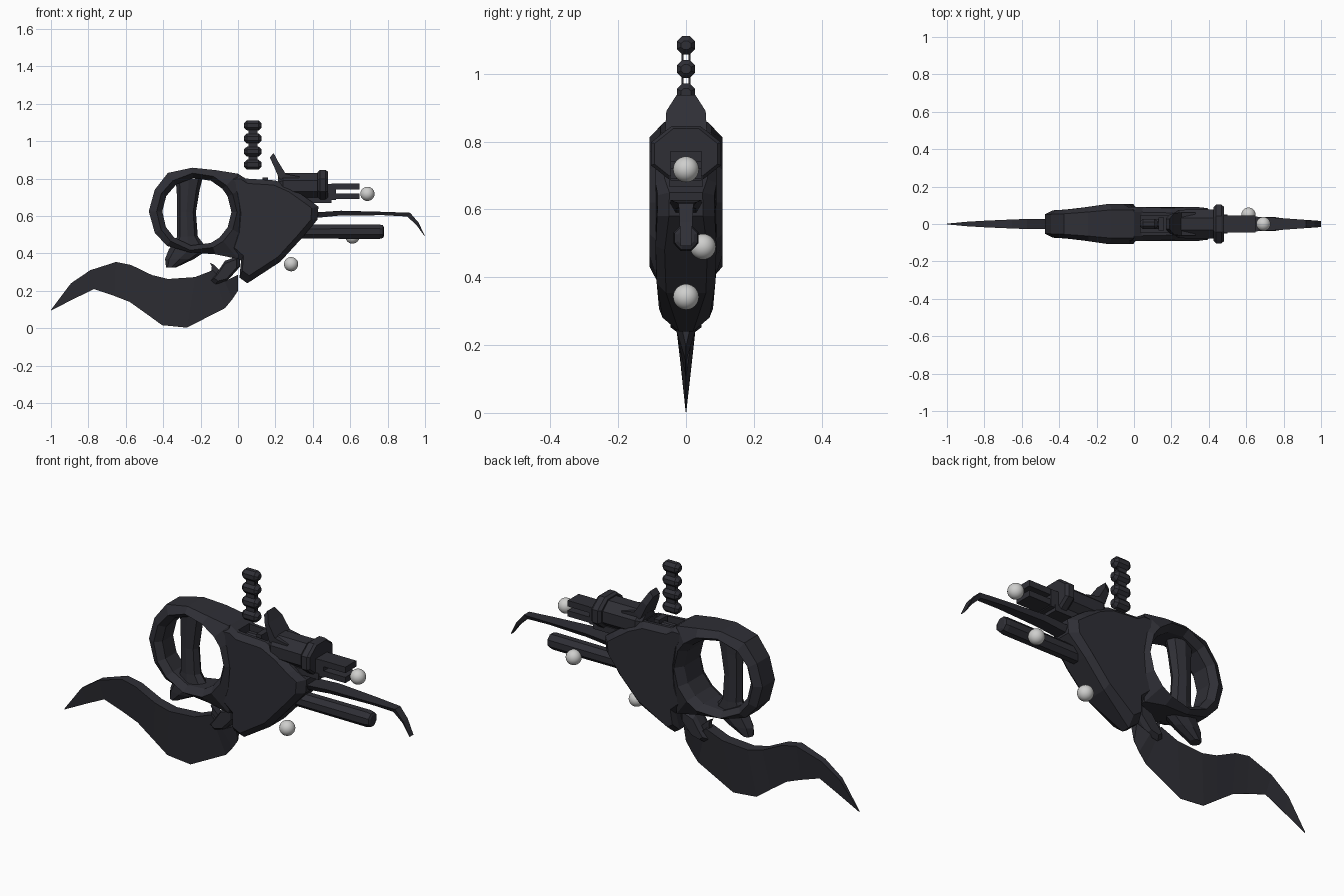
import bpy, bmesh, math
from mathutils import Vector


def material(name, rgb):
    m = bpy.data.materials.new(name)
    m.diffuse_color = (*rgb, 1)
    return m


DARK = material("dark gunmetal", (0.028, 0.028, 0.036))
PALE = material("pale grey", (0.62, 0.62, 0.61))


def finish(name, bm, mat=DARK):
    bmesh.ops.recalc_face_normals(bm, faces=bm.faces)
    me = bpy.data.meshes.new(name)
    bm.to_mesh(me)
    bm.free()
    me.materials.append(mat)
    ob = bpy.data.objects.new(name, me)
    bpy.context.collection.objects.link(ob)
    return ob


def loft(name, rings, closed=False):
    """Skin a list of equal-length rings of points."""
    bm = bmesh.new()
    vs = [[bm.verts.new(p) for p in r] for r in rings]
    n, k = len(vs), len(vs[0])
    for i in range(n if closed else n - 1):
        a, b = vs[i], vs[(i + 1) % n]
        for j in range(k):
            bm.faces.new((a[j], a[(j + 1) % k], b[(j + 1) % k], b[j]))
    if not closed:
        bm.faces.new(vs[0])
        bm.faces.new(vs[-1])
    return finish(name, bm)


def plate(name, stations):
    """Stations: top x, top z, bottom x, bottom z, top half width, bottom half width."""
    return loft(name, [[(xt, -t, zt), (xt, t, zt), (xb, b, zb), (xb, -b, zb)]
                       for xt, zt, xb, zb, t, b in stations])


def chamfered(name, pts, width, edge=0.7, inset=0.88):
    """Front outline given thickness by width(x, z), with chamfered rims."""
    cx = sum(p[0] for p in pts) / len(pts)
    cz = sum(p[1] for p in pts) / len(pts)
    small = [(cx + (x - cx) * inset, cz + (z - cz) * inset) for x, z in pts]
    def row(loop, s):
        return [(x, s * width(x, z), z) for x, z in loop]
    return loft(name, [row(small, -1), row(pts, -edge), row(pts, edge), row(small, 1)])


def tube_x(name, stations, cz, sides=8, cy=0):
    """Stations along x: x, half width, half height."""
    rings = []
    for x, ry, rz in stations:
        rings.append([(x, cy + ry * math.cos(a), cz + rz * math.sin(a))
                      for a in [(i + 0.5) * math.tau / sides for i in range(sides)]])
    return loft(name, rings)


def box(name, x0, x1, y, z0, z1):
    return plate(name, [(x0, z1, x0, z0, y, y), (x1, z1, x1, z0, y, y)])


def lerp_table(v, table):
    for (a, fa), (b, fb) in zip(table, table[1:]):
        if v <= b:
            return fa + (fb - fa) * max(0, (v - a) / (b - a))
    return table[-1][1]


# Rear ring frame around the grip opening
outer = [(0.02, 0.62), (0.01, 0.74), (0.0, 0.826), (-0.12, 0.845), (-0.245, 0.858),
         (-0.375, 0.83), (-0.445, 0.74), (-0.477, 0.625), (-0.445, 0.51), (-0.38, 0.44),
         (-0.257, 0.405), (-0.12, 0.395), (0.0, 0.37), (0.02, 0.5)]
C = Vector((-0.22, 0.622))
rings = []
for x, z in outer:
    a = math.atan2(z - C.y, x - C.x)
    c, s = math.cos(a), math.sin(a)
    w = lerp_table(x, [(-0.5, 0.072), (-0.33, 0.08), (-0.13, 0.108), (1, 0.108)])
    rx, rz = C.x + 0.215 * c, C.y + 0.208 * s
    mx, mz = C.x + 0.185 * c, C.y + 0.182 * s
    rings.append([(x, -w * 0.7, z), (x, w * 0.7, z), (rx, w, rz), (mx, w * 0.6, mz),
                  (mx, -w * 0.6, mz), (rx, -w, rz)])
loft("ring_frame", rings, closed=True)

# Main body shell
def body_width(x, z):
    low = lerp_table(z, [(0.24, 0.03), (0.29, 0.078), (0.42, 0.09), (1, 0.09)])
    front = lerp_table(x, [(-0.1, 0.1), (0.0, 0.092), (0.2, 0.085), (0.35, 0.1), (0.43, 0.07)])
    return min(low, front)


body = chamfered("main_body", [
    (-0.07, 0.825), (0.0, 0.826), (0.04, 0.80), (0.2, 0.79), (0.29, 0.75), (0.375, 0.69),
    (0.43, 0.65), (0.425, 0.58), (0.34, 0.48), (0.225, 0.354), (0.05, 0.24), (0.008, 0.27),
    (0.016, 0.36), (-0.04, 0.41), (-0.01, 0.5), (0.0, 0.62), (-0.02, 0.74)], body_width)

# Loading slot on top of the body
cutter = box("slot_cutter", 0.035, 0.2, 0.045, 0.72, 0.9)
cutter.hide_render = True
cutter.hide_viewport = False
cutter.display_type = 'WIRE'
mod = body.modifiers.new("slot", 'BOOLEAN')
mod.operation = 'DIFFERENCE'
mod.object = cutter
mod.solver = 'EXACT'
dg = bpy.context.evaluated_depsgraph_get()
new_mesh = bpy.data.meshes.new_from_object(body.evaluated_get(dg))
body.modifiers.clear()
body.data = new_mesh
bpy.data.objects.remove(cutter)
tube_x("slot_roller", [(0.05, 0.02, 0.02), (0.06, 0.028, 0.028), (0.15, 0.028, 0.028),
                       (0.16, 0.02, 0.02)], 0.76)
box("slot_stop", 0.13, 0.16, 0.035, 0.72, 0.805)

# Grip running through the ring
sections = [(0.80, -0.335, -0.19, 0.045), (0.74, -0.328, -0.205, 0.042),
            (0.62, -0.325, -0.225, 0.038), (0.49, -0.325, -0.215, 0.04),
            (0.42, -0.37, -0.16, 0.045), (0.37, -0.39, -0.235, 0.04), (0.325, -0.385, -0.33, 0.03)]
loft("grip", [[((a + b) / 2 + (b - a) / 2 * math.cos(t), w * math.sin(t), z)
               for t in [i * math.tau / 8 for i in range(8)]] for z, a, b, w in sections])

# Curved rear blade, thick spine and sharp lower edge
plate("rear_blade", [(xt, zt, xb, zb, t, 0.001) for xt, zt, xb, zb, t in [
    (-1.0, 0.098, -0.999, 0.095, 0.002), (-0.893, 0.24, -0.875, 0.158, 0.012),
    (-0.79, 0.31, -0.77, 0.209, 0.018), (-0.652, 0.354, -0.66, 0.172, 0.024),
    (-0.572, 0.338, -0.578, 0.14, 0.027), (-0.46, 0.284, -0.49, 0.077, 0.028),
    (-0.374, 0.263, -0.406, 0.016, 0.03), (-0.23, 0.273, -0.273, 0.003, 0.03),
    (-0.134, 0.31, -0.07, 0.107, 0.03), (-0.07, 0.25, -0.03, 0.155, 0.03),
    (0.0, 0.285, 0.0, 0.2, 0.02)]])
plate("blade_prong", [(-0.15, 0.35, -0.14, 0.33, 0.012, 0.012),
                      (-0.13, 0.34, -0.15, 0.26, 0.018, 0.018),
                      (-0.09, 0.3, -0.11, 0.24, 0.018, 0.018)])
chamfered("blade_mount", [(-0.145, 0.255), (-0.12, 0.235), (-0.06, 0.25), (0.012, 0.33),
                          (0.012, 0.39), (-0.07, 0.36), (-0.11, 0.30)],
          lambda x, z: 0.045, 0.5, 0.75)

# Forward bayonet with hooked tip
plate("front_bayonet", [(0.37, 0.64, 0.37, 0.56, 0.05, 0.03), (0.43, 0.62, 0.42, 0.59, 0.047, 0.03),
                        (0.55, 0.628, 0.55, 0.603, 0.045, 0.03), (0.78, 0.622, 0.78, 0.604, 0.032, 0.02),
                        (0.92, 0.617, 0.905, 0.597, 0.022, 0.014),
                        (0.965, 0.565, 0.955, 0.55, 0.019, 0.01), (1.0, 0.492, 0.996, 0.494, 0.016, 0.008)])

# Lower barrel
tube_x("lower_barrel", [(0.33, 0.04, 0.04), (0.755, 0.04, 0.042), (0.775, 0.036, 0.037),
                        (0.78, 0.026, 0.026)], 0.516)

# Upper barrel housing, collar and forked muzzle
tube_x("upper_housing", [(0.215, 0.06, 0.055), (0.24, 0.082, 0.075), (0.44, 0.085, 0.075)], 0.76, 8)
tube_x("housing_collar", [(0.425, 0.096, 0.077), (0.438, 0.112, 0.088), (0.468, 0.112, 0.088),
                          (0.48, 0.1, 0.08)], 0.764, 8)
box("under_rail", 0.3, 0.5, 0.05, 0.668, 0.70)
box("muzzle_block", 0.46, 0.525, 0.046, 0.685, 0.772)
for name, z0, z1 in (("upper_fork", 0.742, 0.773), ("lower_fork", 0.69, 0.72)):
    box(name, 0.5, 0.65, 0.045, z0, z1)

# Raised sight fin
plate("sight_fin", [(0.19, 0.937, 0.17, 0.912, 0.028, 0.028), (0.215, 0.89, 0.19, 0.87, 0.058, 0.05),
                    (0.255, 0.825, 0.22, 0.80, 0.062, 0.06), (0.33, 0.81, 0.30, 0.75, 0.062, 0.06)])

# Feed chain: faceted beads joined by pairs of small links
for i in range(4):
    z = 0.874 + i * 0.07
    tube_x(f"chain_bead_{i + 1}", [(0.033, 0.016, 0.014), (0.048, 0.029, 0.029),
                                   (0.11, 0.029, 0.029), (0.125, 0.016, 0.014)], z, 8)
    if i:
        for s in (-1, 1):
            link = box(f"chain_link_{i}_{'left' if s < 0 else 'right'}", 0.055, 0.105, 0.003,
                       z - 0.055, z - 0.015)
            link.location.y = s * 0.01

# Pale marker balls
for i, p in enumerate([(0.692, 0, 0.718), (0.612, 0.05, 0.49), (0.284, 0, 0.342)]):
    bm = bmesh.new()
    bmesh.ops.create_uvsphere(bm, u_segments=32, v_segments=16, radius=0.038)
    ball = finish(f"marker_ball_{i + 1}", bm, PALE)
    ball.location = p
    for f in ball.data.polygons:
        f.use_smooth = True
